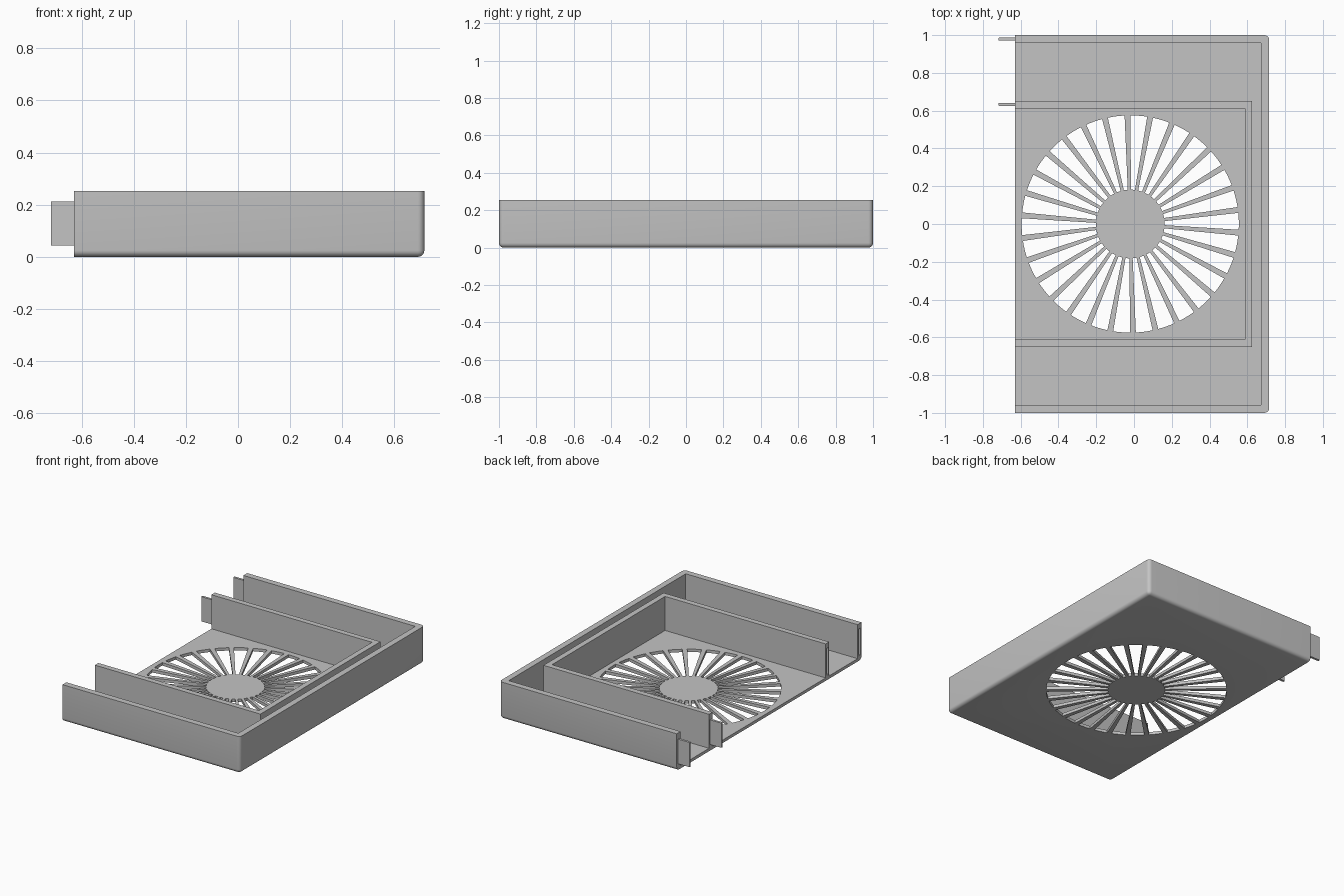
import bpy, bmesh, math
from mathutils import Vector, Matrix

if "Cube" in bpy.data.objects:
    bpy.data.objects.remove(bpy.data.objects["Cube"], do_unlink=True)

BACK, FRONT, HALF, TOP = -0.63, 0.715, 1.0, 0.253
FLOOR, WALL = 0.02, 0.042
FAN_X, FAN_R, HUB_R, SPOKES = -0.02, 0.575, 0.182, 30

grey = bpy.data.materials.new("plain grey")
grey.use_nodes = True
grey.diffuse_color = (0.55, 0.55, 0.55, 1)
grey.node_tree.nodes["Principled BSDF"].inputs["Base Color"].default_value = (0.55, 0.55, 0.55, 1)


def add_box(bm, lo, hi):
    lo, hi = Vector(lo), Vector(hi)
    mat = Matrix.Translation((lo + hi) / 2) @ Matrix.Diagonal((*(hi - lo), 1))
    bmesh.ops.create_cube(bm, size=1, matrix=mat)


def add_prism(bm, outline, z0, z1):
    face = bm.faces.new([bm.verts.new((x, y, z0)) for x, y in outline])
    top = bmesh.ops.extrude_face_region(bm, geom=[face])["geom"]
    bmesh.ops.translate(bm, vec=(0, 0, z1 - z0),
                        verts=[v for v in top if isinstance(v, bmesh.types.BMVert)])


def finish(bm, name):
    bmesh.ops.recalc_face_normals(bm, faces=bm.faces)
    mesh = bpy.data.meshes.new(name)
    bm.to_mesh(mesh)
    bm.free()
    mesh.materials.append(grey)
    ob = bpy.data.objects.new(name, mesh)
    bpy.context.collection.objects.link(ob)
    return ob


def cut(ob, cutter):
    mod = ob.modifiers.new("cut", 'BOOLEAN')
    mod.operation, mod.solver, mod.object = 'DIFFERENCE', 'EXACT', cutter
    bpy.context.view_layer.objects.active = ob
    bpy.ops.object.modifier_apply(modifier=mod.name)
    bpy.data.objects.remove(cutter, do_unlink=True)


def cut_socket(ob, y):
    # slot in the end of a wall that takes a tab
    bm = bmesh.new()
    add_box(bm, (BACK - 0.1, y - 0.01, 0.035), (BACK + 0.09, y + 0.01, 0.218))
    cut(ob, finish(bm, "socket_cutter"))


# Tray block, rounded at the base and the two closed corners
bm = bmesh.new()
add_box(bm, (BACK, -HALF, 0), (FRONT, HALF, TOP))


def is_rounded(e):
    a, b = (v.co for v in e.verts)
    mid = (a + b) / 2
    base = mid.z < 0.01 and mid.x > BACK + 0.01
    corner = abs(a.z - b.z) > 0.1 and mid.x > 0
    return base or corner


bmesh.ops.bevel(bm, geom=[e for e in bm.edges if is_rounded(e)], offset=0.025,
                segments=5, profile=0.5, affect='EDGES')
tray = finish(bm, "tray")

# Cavity, open at one end
bm = bmesh.new()
add_box(bm, (BACK - 0.1, WALL - HALF, FLOOR), (FRONT - WALL, HALF - WALL, TOP + 0.1))
cut(tray, finish(bm, "cavity_cutter"))

# Grille openings between the spokes
bm = bmesh.new()
pitch = math.tau / SPOKES
for i in range(SPOKES):
    mid = math.pi / 2 + 0.025 + (i + 0.5) * pitch
    outline = []
    for radius, spoke, steps in ((HUB_R, 0.017, (-1, 0, 1)), (FAN_R, 0.031, (1, 0.5, 0, -0.5, -1))):
        half = pitch / 2 - spoke / 2 / radius
        outline += [(FAN_X + radius * math.cos(mid + s * half),
                     radius * math.sin(mid + s * half)) for s in steps]
    add_prism(bm, outline, -0.05, FLOOR + 0.05)
cut(tray, finish(bm, "grille_cutter"))
cut_socket(tray, -0.979)

# Inner three-sided wall around the grille
bm = bmesh.new()
xo, xi, yo, yi = 0.625, 0.587, 0.65, 0.612
add_prism(bm, [(BACK, -yo), (xo, -yo), (xo, yo), (BACK, yo),
               (BACK, yi), (xi, yi), (xi, -yi), (BACK, -yi)], FLOOR - 0.005, TOP)
inner_wall = finish(bm, "inner_wall")
cut_socket(inner_wall, -0.631)

# Tabs on the opposite wall ends
for name, y in (("outer_tab", 0.979), ("inner_tab", 0.633)):
    bm = bmesh.new()
    add_box(bm, (-0.718, y - 0.008, 0.043), (BACK + 0.01, y + 0.008, 0.212))
    ends = [e for e in bm.edges if abs(e.verts[0].co.z - e.verts[1].co.z) > 0.1
            and e.verts[0].co.x < BACK]
    bmesh.ops.bevel(bm, geom=ends, offset=0.005, segments=2, profile=0.5, affect='EDGES')
    finish(bm, name)

# Smooth shading on the rounded edges only
bpy.ops.object.select_all(action='DESELECT')
tray.select_set(True)
bpy.context.view_layer.objects.active = tray
bpy.ops.object.shade_smooth_by_angle(angle=math.radians(30))
